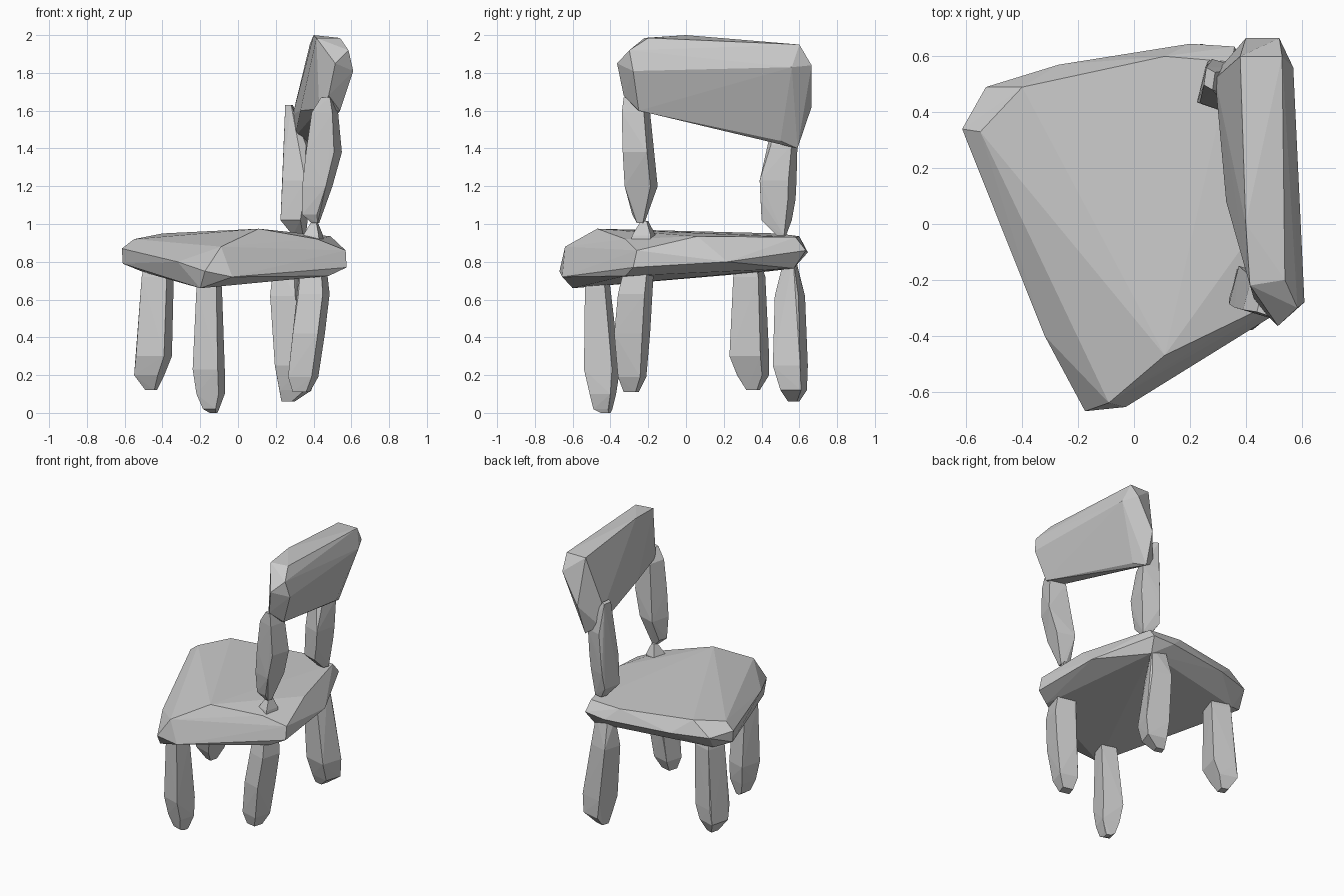
import bpy, bmesh


def hull(name, points):
    """Flat-faceted stone-like block: convex hull of a few corner points."""
    bm = bmesh.new()
    for p in points:
        bm.verts.new(p)
    res = bmesh.ops.convex_hull(bm, input=bm.verts[:])
    junk = {v for v in res["geom_interior"] + res["geom_unused"]
            if isinstance(v, bmesh.types.BMVert)}
    bmesh.ops.delete(bm, geom=list(junk), context='VERTS')
    bmesh.ops.recalc_face_normals(bm, faces=bm.faces[:])
    me = bpy.data.meshes.new(name)
    bm.to_mesh(me)
    bm.free()
    ob = bpy.data.objects.new(name, me)
    bpy.context.collection.objects.link(ob)
    return ob


def post(name, rings, k=0.22):
    """Chiselled post: each ring is (z, x0, x1, y0, y1), a skewed quad."""
    pts = []
    for z, x0, x1, y0, y1 in rings:
        w, d = x1 - x0, y1 - y0
        pts += [(x0, y0 + k * d, z), (x1 - k * w, y0, z),
                (x1, y1 - k * d, z), (x0 + k * w, y1, z)]
    return hull(name, pts)


# Seat slab
hull("seat", [
    (-.40, .49, .95), (-.55, .33, .92), (-.09, -.64, .88), (.11, -.47, .975),
    (.42, -.32, .92), (.49, .06, .935), (.35, .58, .93), (.11, .60, .935),
    (-.615, .34, .87), (-.61, .34, .79), (-.53, .49, .85), (-.32, -.40, .80),
    (-.27, .57, .85), (.20, .645, .85), (.36, .635, .86), (.57, -.26, .86),
    (.575, -.28, .77), (.54, .22, .80), (-.175, -.67, .75), (-.03, -.655, .72),
    (-.20, -.60, .66), (.48, -.32, .725), (.33, .57, .765), (-.50, .40, .745)])

# Backrest slab
hull("backrest", [
    (.40, 0, 2.0), (.415, -.22, 1.985), (.38, .60, 1.95), (.54, -.20, 1.985),
    (.585, -.30, 1.92), (.61, -.28, 1.81), (.515, -.365, 1.85),
    (.48, -.33, 1.68), (.54, -.25, 1.60), (.43, -.27, 1.61), (.53, .60, 1.95),
    (.52, .665, 1.84), (.57, .56, 1.83), (.40, .665, 1.62), (.29, .52, 1.58),
    (.30, .55, 1.46), (.39, .59, 1.40), (.33, .08, 1.60), (.43, .50, 1.44)])

# Posts holding the backrest
post("front_back_post", [
    (1.67, .44, .50, -.33, -.26), (1.59, .39, .53, -.34, -.19),
    (1.38, .36, .55, -.335, -.17), (1.20, .34, .50, -.325, -.15),
    (1.05, .34, .44, -.285, -.21), (1.005, .39, .43, -.26, -.22)])
post("rear_back_post", [
    (1.63, .25, .29, .48, .56), (1.42, .25, .39, .45, .59),
    (1.23, .235, .39, .39, .585), (1.13, .23, .38, .395, .58),
    (1.02, .225, .36, .40, .56), (.94, .29, .36, .48, .53)])

# Four legs; the front right one pokes up through the seat
post("rear_left_leg", [
    (.85, -.48, -.36, .28, .38), (.72, -.51, -.34, .25, .42),
    (.30, -.54, -.35, .23, .44), (.20, -.55, -.39, .27, .44),
    (.12, -.49, -.43, .32, .39)])
post("front_left_leg", [
    (.80, -.20, -.10, -.52, -.42), (.66, -.22, -.085, -.535, -.40),
    (.23, -.24, -.07, -.54, -.35), (.10, -.22, -.07, -.51, -.37),
    (.02, -.185, -.10, -.49, -.39), (0, -.15, -.11, -.45, -.40)])
post("rear_right_leg", [
    (.82, .19, .32, .52, .58), (.62, .17, .34, .47, .63),
    (.25, .195, .40, .46, .645), (.12, .22, .39, .50, .64),
    (.06, .23, .30, .54, .60)])
post("front_right_leg", [
    (1.015, .39, .42, -.24, -.20), (.94, .345, .45, -.285, -.16),
    (.63, .32, .485, -.36, -.18), (.42, .29, .46, -.38, -.19),
    (.19, .265, .425, -.36, -.21), (.11, .29, .38, -.33, -.25)])
